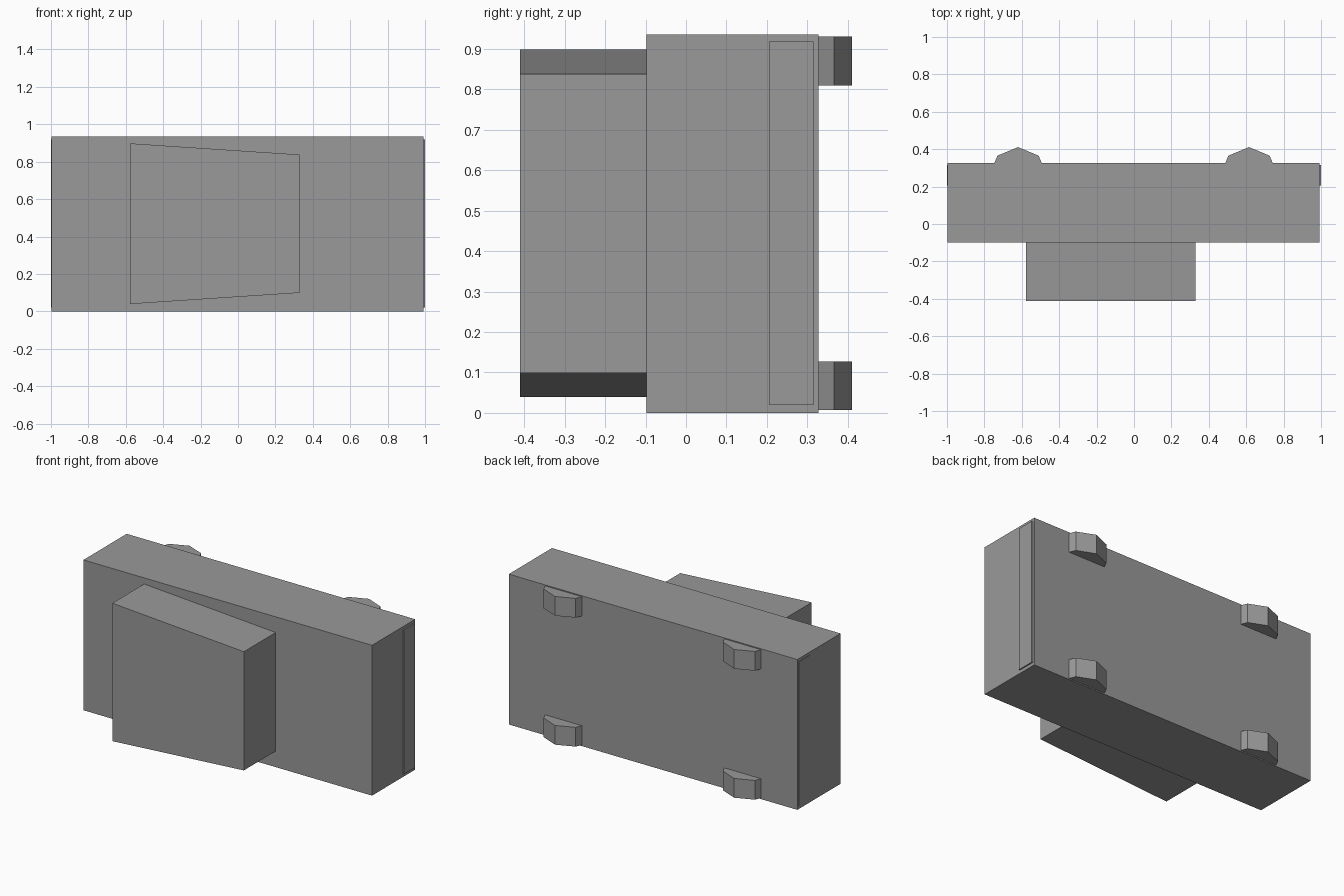
import bpy, bmesh, math

if "Cube" in bpy.data.objects:
    bpy.data.objects.remove(bpy.data.objects["Cube"])

# Dark grey shared by every part
grey = bpy.data.materials.new("dark_grey")
grey.diffuse_color = (0.32, 0.32, 0.32, 1.0)
grey.use_nodes = True
grey.node_tree.nodes["Principled BSDF"].inputs["Base Color"].default_value = grey.diffuse_color


def prism(name, outline, to_3d, lo, hi):
    """Extrude a 2D outline between lo and hi along the remaining axis."""
    bm = bmesh.new()
    a = [bm.verts.new(to_3d(u, v, lo)) for u, v in outline]
    b = [bm.verts.new(to_3d(u, v, hi)) for u, v in outline]
    bm.faces.new(a)
    bm.faces.new(b[::-1])
    for i in range(len(a)):
        j = (i + 1) % len(a)
        bm.faces.new((a[i], b[i], b[j], a[j]))
    bmesh.ops.recalc_face_normals(bm, faces=bm.faces[:])
    mesh = bpy.data.meshes.new(name)
    bm.to_mesh(mesh)
    bm.free()
    mesh.materials.append(grey)
    obj = bpy.data.objects.new(name, mesh)
    bpy.context.collection.objects.link(obj)
    return obj


def along_y(u, v, d):
    return (u, d, v)


def along_z(u, v, d):
    return (u, v, d)


def box(name, x0, x1, y0, y1, z0, z1):
    return prism(name, [(x0, y0), (x1, y0), (x1, y1), (x0, y1)], along_z, z0, z1)


# Car body, lying on its side with the roof toward the front
box("body", -0.996, 0.992, -0.098, 0.327, 0.0, 0.936)

# Tapered cabin
prism("cabin", [(-0.578, 0.039), (0.328, 0.099), (0.328, 0.838), (-0.578, 0.898)],
      along_y, -0.411, -0.098)

# Thin bumpers on both ends
box("bumper_left", -1.0, -0.98, 0.205, 0.315, 0.02, 0.918)
box("bumper_right", 0.98, 1.0, 0.205, 0.315, 0.02, 0.918)

# Four eight-sided wheels, partly sunk into the body
R = 0.156
for side, x in (("left", -0.62), ("right", 0.615)):
    octagon = [(x + R * math.cos(k * math.pi / 4), 0.255 + R * math.sin(k * math.pi / 4))
               for k in range(8)]
    for level, z in (("lower", 0.007), ("upper", 0.81)):
        prism(f"wheel_{side}_{level}", octagon, along_z, z, z + 0.12)
